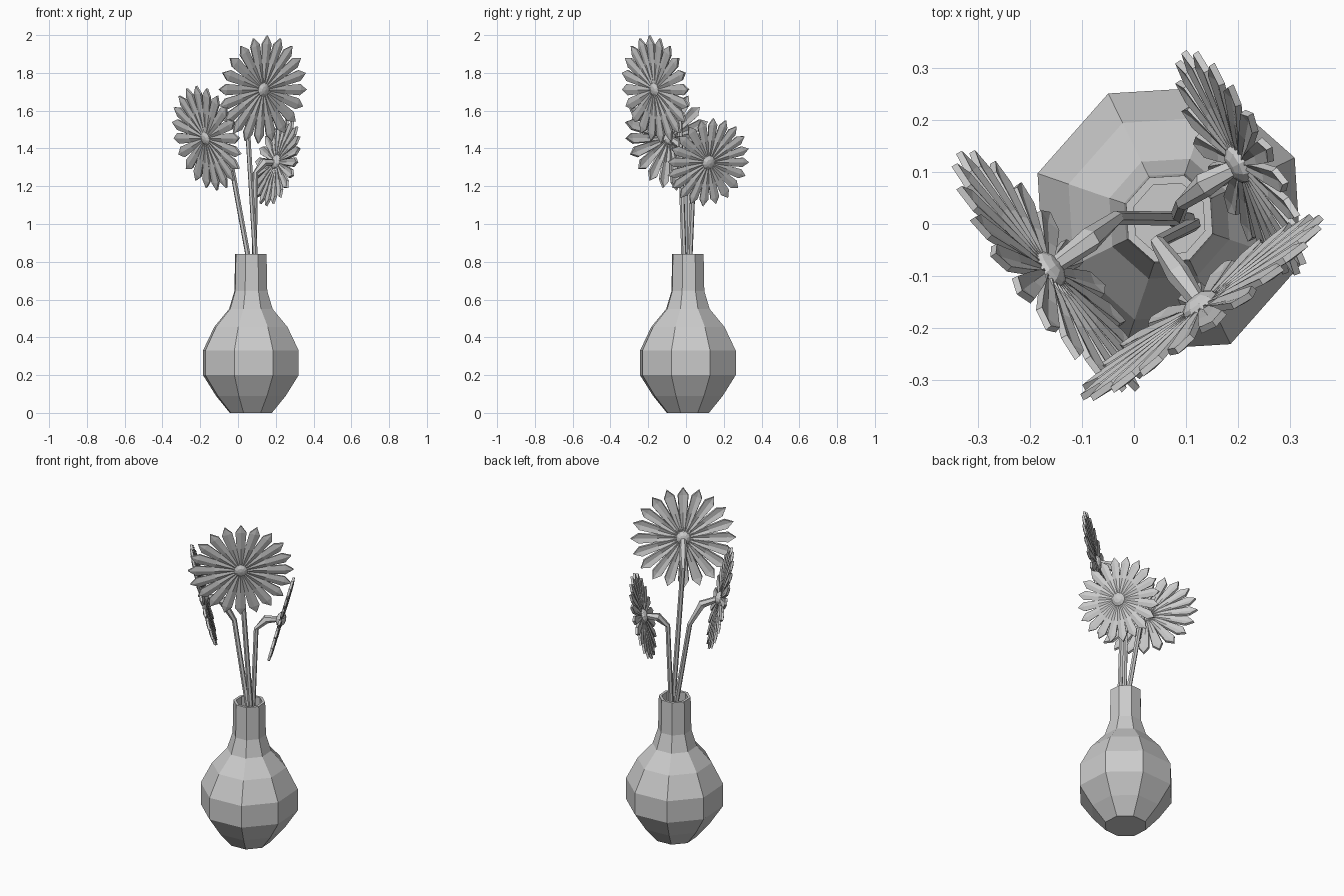
import bpy
import bmesh
from math import sin, cos, tau, radians
from mathutils import Matrix, Vector

if "Cube" in bpy.data.objects:
    bpy.data.objects.remove(bpy.data.objects["Cube"])

grey = bpy.data.materials.new("plain grey")
grey.use_nodes = True
COLOUR = (0.6, 0.6, 0.6, 1)
grey.diffuse_color = COLOUR
grey.node_tree.nodes["Principled BSDF"].inputs["Base Color"].default_value = COLOUR


def add_object(name, bm):
    """Turn a bmesh into a flat-shaded grey object."""
    bmesh.ops.recalc_face_normals(bm, faces=bm.faces)
    mesh = bpy.data.meshes.new(name)
    bm.to_mesh(mesh)
    bm.free()
    mesh.materials.append(grey)
    obj = bpy.data.objects.new(name, mesh)
    bpy.context.collection.objects.link(obj)
    return obj


def bridge(bm, rings):
    """Join successive rings with quads and cap both ends."""
    for low, high in zip(rings, rings[1:]):
        n = len(low)
        for i in range(n):
            j = (i + 1) % n
            bm.faces.new((low[i], low[j], high[j], high[i]))
    bm.faces.new(rings[0][::-1])
    bm.faces.new(rings[-1])


# Vase: eight-sided, outer profile up to the rim, then the inner wall
def make_vase():
    outer = [(.118, 0), (.195, .09), (.268, .2), (.268, .33),
             (.205, .455), (.122, .55), (.092, .645), (.088, .84)]
    inner = [(r - .016, z) for r, z in outer[:0:-1]]
    bm = bmesh.new()
    rings = []
    for r, z in outer + inner:
        angles = [radians(26) + tau * i / 8 for i in range(8)]
        rings.append([bm.verts.new((.068 + r * cos(a), .01 + r * sin(a), z))
                      for a in angles])
    bridge(bm, rings)
    add_object("vase", bm)


# Stem: six-sided tube that thickens behind the flower head
def make_stem(name, points):
    radii = [.014, .014, .024, .015]
    points = [Vector(p) for p in points]
    bm = bmesh.new()
    rings = []
    for k, (p, r) in enumerate(zip(points, radii)):
        before = points[max(k - 1, 0)]
        after = points[min(k + 1, len(points) - 1)]
        if 0 < k < len(points) - 1:
            along = (p - before).normalized() + (after - p).normalized()
        else:
            along = after - before
        along.normalize()
        side = along.cross(Vector((.3, 1, 0))).normalized()
        other = along.cross(side)
        rings.append([bm.verts.new(p + r * (cos(tau * i / 6) * side
                                            + sin(tau * i / 6) * other))
                      for i in range(6)])
    bridge(bm, rings)
    add_object(name, bm)


# Flower head: a ring of creased, pointed petals around a flattened ball
def make_flower(name, centre, facing, tilt, radius):
    out = Vector((cos(radians(facing)), sin(radians(facing)), 0))
    t = radians(tilt)
    up = out * sin(t) + Vector((0, 0, cos(t)))
    normal = out * cos(t) - Vector((0, 0, sin(t)))
    frame = Matrix((up.cross(normal), up, normal)).transposed().to_4x4()
    frame = Matrix.Translation(centre) @ frame

    rows = [(.08, .03), (.5, .075), (.85, .1)]
    crease = .02
    bm = bmesh.new()
    for k in range(20):
        turn = frame @ Matrix.Rotation(tau * k / 20, 4, "Z")
        strips = []
        for dist, half in rows:
            strips.append([bm.verts.new(turn @ (radius * Vector((x, dist, h))))
                           for x, h in ((-half, 0), (0, crease), (half, 0))])
        for low, high in zip(strips, strips[1:]):
            for i in range(2):
                bm.faces.new((low[i], low[i + 1], high[i + 1], high[i]))
        tip = bm.verts.new(turn @ Vector((0, radius, 0)))
        for i in range(2):
            bm.faces.new((strips[-1][i], strips[-1][i + 1], tip))
    petals = add_object(name + "_petals", bm)
    solid = petals.modifiers.new("thickness", "SOLIDIFY")
    solid.thickness = .013
    solid.offset = 0

    bm = bmesh.new()
    bmesh.ops.create_uvsphere(bm, u_segments=10, v_segments=6, radius=.042,
                              matrix=frame @ Matrix.Diagonal((1, 1, .65, 1)))
    add_object(name + "_centre", bm)


make_vase()

make_flower("tall_flower", (.13, -.16, 1.712), -53, 8, .288)
make_stem("tall_stem", [(.115, 0, .45), (.045, -.035, 1.6),
                        (.085, -.095, 1.68), (.127, -.155, 1.712)])

make_flower("right_flower", (-.165, -.09, 1.455), 217, 14, .285)
make_stem("right_stem", [(.105, .01, .55), (-.033, .012, 1.3),
                         (-.085, -.03, 1.42), (-.16, -.087, 1.455)])

make_flower("left_flower", (.205, .117, 1.328), 27, 15, .24)
make_stem("left_stem", [(.08, .005, .45), (.093, .04, 1.27),
                        (.135, .075, 1.325), (.2, .113, 1.33)])
